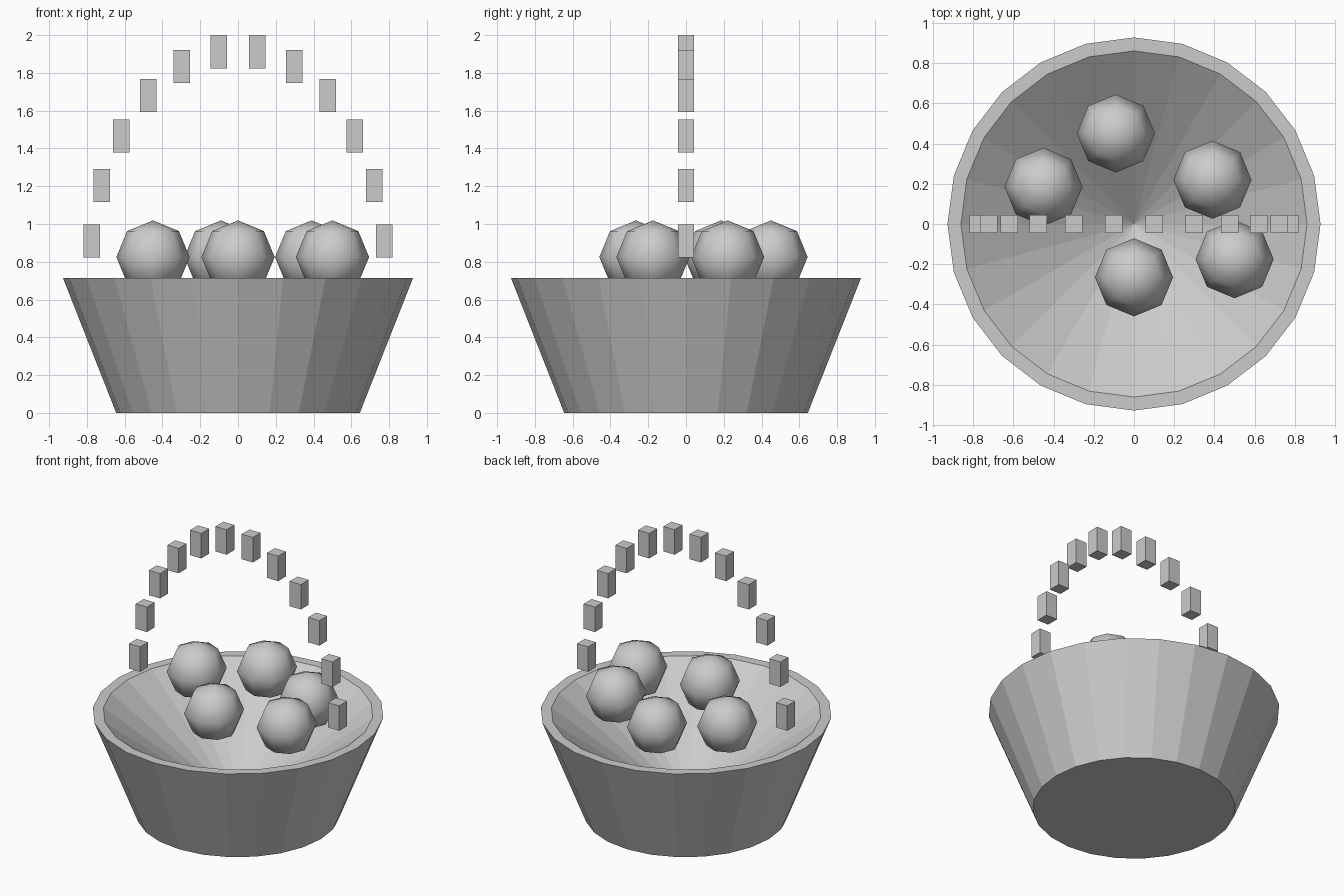
import bpy, bmesh, math

if "Cube" in bpy.data.objects:
    bpy.data.objects.remove(bpy.data.objects["Cube"])


def add_object(name, bm, smooth=False):
    bmesh.ops.recalc_face_normals(bm, faces=bm.faces)
    mesh = bpy.data.meshes.new(name)
    bm.to_mesh(mesh)
    bm.free()
    for p in mesh.polygons:
        p.use_smooth = smooth
    ob = bpy.data.objects.new(name, mesh)
    bpy.context.collection.objects.link(ob)
    return ob


# Basket: tapered 24-sided wall, flat rim, conical hollow
SIDES = 24
bm = bmesh.new()


def ring(r, z):
    return [bm.verts.new((r * math.cos(2 * math.pi * i / SIDES),
                          r * math.sin(2 * math.pi * i / SIDES), z))
            for i in range(SIDES)]


rings = [ring(0.645, 0), ring(0.927, 0.715), ring(0.86, 0.715)]
bm.faces.new(rings[0])
apex = bm.verts.new((0, 0, 0.07))
for i in range(SIDES):
    j = (i + 1) % SIDES
    for a, b in zip(rings, rings[1:]):
        bm.faces.new((a[i], a[j], b[j], b[i]))
    bm.faces.new((rings[2][i], rings[2][j], apex))
add_object("basket", bm)

# Eggs: coarse smooth balls
eggs = [(-0.09, 0.45), (-0.45, 0.185), (0.39, 0.22), (0.5, -0.175), (0, -0.265)]
for n, (x, y) in enumerate(eggs):
    bm = bmesh.new()
    bmesh.ops.create_uvsphere(bm, u_segments=8, v_segments=4, radius=0.194)
    ob = add_object(f"egg_{n + 1}", bm, smooth=True)
    ob.location = (x, y, 0.825)

# Handle: twelve upright blocks along an elliptical arch
for k in range(12):
    a = math.radians(15 * (k + 0.5))
    bm = bmesh.new()
    bmesh.ops.create_cube(bm, size=1)
    bmesh.ops.scale(bm, vec=(0.087, 0.087, 0.175), verts=bm.verts)
    ob = add_object(f"handle_block_{k + 1}", bm)
    ob.location = (0.78 * math.cos(a), 0, 0.758 + 1.164 * math.sin(a))
